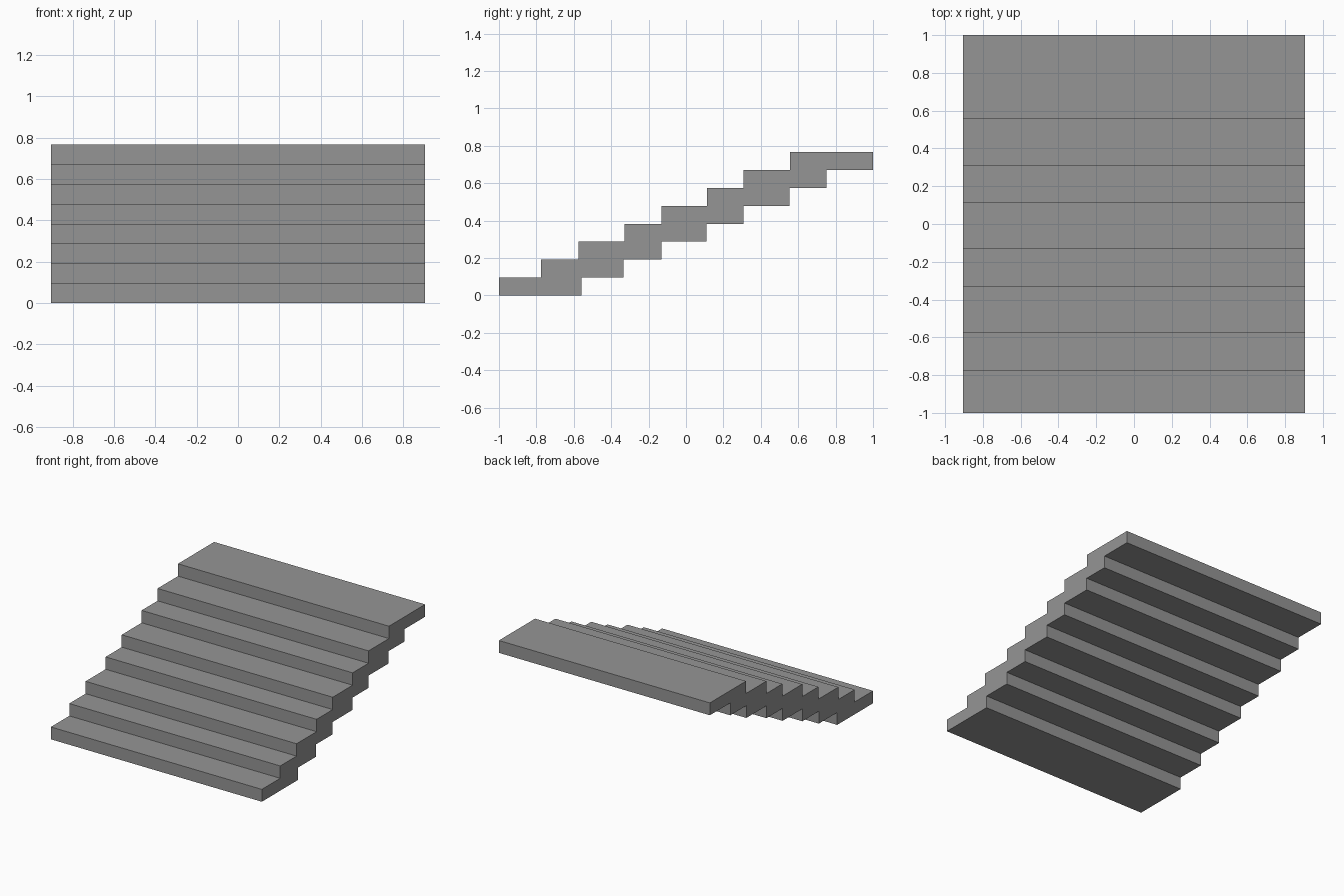
import bpy
import bmesh
from mathutils import Vector

cube = bpy.data.objects.get("Cube")
if cube:
    bpy.data.objects.remove(cube, do_unlink=True)

HALF_WIDTH = 0.905
RISE = 0.0958

# Front and back edge of every step slab, from the bottom up
fronts = [-1.0, -0.775, -0.575, -0.33, -0.132, 0.112, 0.307, 0.557]
backs = [-0.56, -0.335, -0.132, 0.11, 0.307, 0.553, 0.75, 1.0]


def stepped(edges):
    """Zigzag line in (y, z) with one riser per slab."""
    return [(y, (i + k) * RISE) for i, y in enumerate(edges) for k in (0, 1)]


# Stone colour
stone = bpy.data.materials.new("grey stone")
stone.use_nodes = True
colour = (0.3, 0.3, 0.3, 1.0)
stone.diffuse_color = colour
bsdf = next(n for n in stone.node_tree.nodes if n.type == 'BSDF_PRINCIPLED')
bsdf.inputs["Base Color"].default_value = colour

# Stair flight: side profile extruded across the width
profile = stepped(fronts) + stepped(backs)[::-1]
bm = bmesh.new()
side = bm.faces.new([bm.verts.new((-HALF_WIDTH, y, z)) for y, z in profile])
result = bmesh.ops.extrude_face_region(bm, geom=[side])
moved = [v for v in result["geom"] if isinstance(v, bmesh.types.BMVert)]
bmesh.ops.translate(bm, verts=moved, vec=Vector((2 * HALF_WIDTH, 0, 0)))
bmesh.ops.recalc_face_normals(bm, faces=bm.faces)

mesh = bpy.data.meshes.new("stair_flight")
bm.to_mesh(mesh)
bm.free()
mesh.materials.append(stone)
stairs = bpy.data.objects.new("stair_flight", mesh)
bpy.context.collection.objects.link(stairs)
